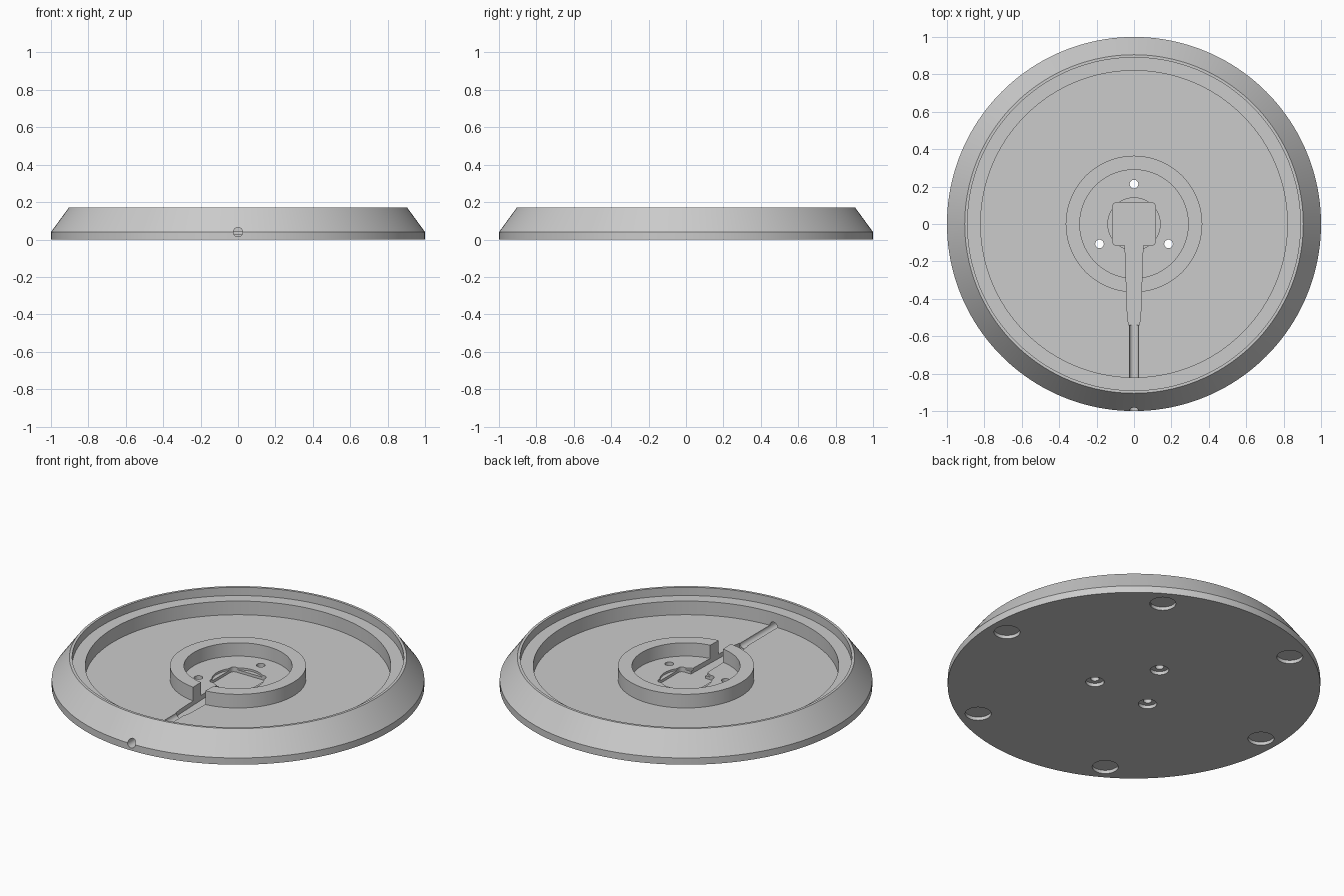
import bpy, bmesh, math
from mathutils import Matrix, Vector

if "Cube" in bpy.data.objects:
    bpy.data.objects.remove(bpy.data.objects["Cube"])

SEG = 160
grey = bpy.data.materials.new("grey plastic")
grey.diffuse_color = (0.6, 0.6, 0.6, 1)
grey.use_nodes = True
grey.node_tree.nodes["Principled BSDF"].inputs["Base Color"].default_value = grey.diffuse_color


def to_object(name, bm):
    bmesh.ops.recalc_face_normals(bm, faces=bm.faces)
    mesh = bpy.data.meshes.new(name)
    bm.to_mesh(mesh)
    bm.free()
    obj = bpy.data.objects.new(name, mesh)
    bpy.context.collection.objects.link(obj)
    mesh.materials.append(grey)
    return obj


def lathe(name, profile):
    bm = bmesh.new()
    verts = [bm.verts.new((r, 0, z)) for r, z in profile]
    edges = [bm.edges.new(pair) for pair in zip(verts, verts[1:])]
    bmesh.ops.spin(bm, geom=verts + edges, cent=(0, 0, 0), axis=(0, 0, 1),
                   angle=math.tau, steps=SEG, use_merge=True)
    bmesh.ops.remove_doubles(bm, verts=bm.verts, dist=1e-5)
    return to_object(name, bm)


def cylinder(name, radius, start, end, segments=32):
    a, b = Vector(start), Vector(end)
    turn = (b - a).to_track_quat('Z', 'Y').to_matrix().to_4x4()
    bm = bmesh.new()
    bmesh.ops.create_cone(bm, cap_ends=True, segments=segments, radius1=radius, radius2=radius,
                          depth=(b - a).length, matrix=Matrix.Translation((a + b) / 2) @ turn)
    return to_object(name, bm)


def prism(name, outline, z0, z1):
    bm = bmesh.new()
    face = bm.faces.new([bm.verts.new((x, y, z0)) for x, y in outline])
    top = bmesh.ops.extrude_face_region(bm, geom=[face])["geom"]
    bmesh.ops.translate(bm, vec=(0, 0, z1 - z0),
                        verts=[v for v in top if isinstance(v, bmesh.types.BMVert)])
    return to_object(name, bm)


# Round dish with sloped rim, inner ledge and central collar
base = lathe("base_dish", [
    (0, 0), (1, 0), (1, 0.04), (0.905, 0.17), (0.89, 0.17), (0.89, 0.121), (0.82, 0.121),
    (0.82, 0.04), (0.365, 0.04), (0.365, 0.121), (0.29, 0.121), (0.29, 0.042), (0, 0.042)])

cutters = []

# Shallow round recess in the collar floor
cutters.append(cylinder("centre_recess", 0.14, (0, 0, 0.03), (0, 0, 0.1), 64))

# Plug pocket with rounded corners, joined to the tapered cable channel
S, R = 0.115, 0.022
right = [(0.028, -0.54), (0.035, -0.5), (0.048, -S)]
for cx, cy, begin in ((S - R, R - S, -90), (S - R, S - R, 0)):
    for i in range(7):
        a = math.radians(begin + 15 * i)
        right.append((cx + R * math.cos(a), cy + R * math.sin(a)))
outline = right + [(-x, y) for x, y in reversed(right)]
cutters.append(prism("plug_pocket", outline, 0.014, 0.3))

# Round cable groove and exit hole through the front rim
cutters.append(cylinder("cable_hole", 0.025, (0, -0.53, 0.04), (0, -1.1, 0.04)))

# Three screw holes, counterbored from below
for k in range(3):
    a = math.radians(90 + 120 * k)
    x, y = 0.213 * math.cos(a), 0.213 * math.sin(a)
    cutters.append(cylinder("screw_hole", 0.023, (x, y, -0.1), (x, y, 0.1)))
    cutters.append(cylinder("screw_counterbore", 0.05, (x, y, -0.1), (x, y, 0.02)))

# Six foot recesses underneath
for k in range(6):
    a = math.radians(60 * k)
    x, y = 0.89 * math.cos(a), 0.89 * math.sin(a)
    cutters.append(cylinder("foot_recess", 0.07, (x, y, -0.1), (x, y, 0.02), 48))

for cutter in cutters:
    cutter.hide_render = True
    mod = base.modifiers.new(cutter.name, 'BOOLEAN')
    mod.operation, mod.solver, mod.object = 'DIFFERENCE', 'EXACT', cutter

# Bake the cuts, then remove the cutters
graph = bpy.context.evaluated_depsgraph_get()
base_mesh = bpy.data.meshes.new_from_object(base.evaluated_get(graph))
base.modifiers.clear()
base.data = base_mesh
for cutter in cutters:
    bpy.data.objects.remove(cutter)

bpy.ops.object.select_all(action='DESELECT')
base.select_set(True)
bpy.context.view_layer.objects.active = base
bpy.ops.object.shade_smooth_by_angle(angle=math.radians(25))
